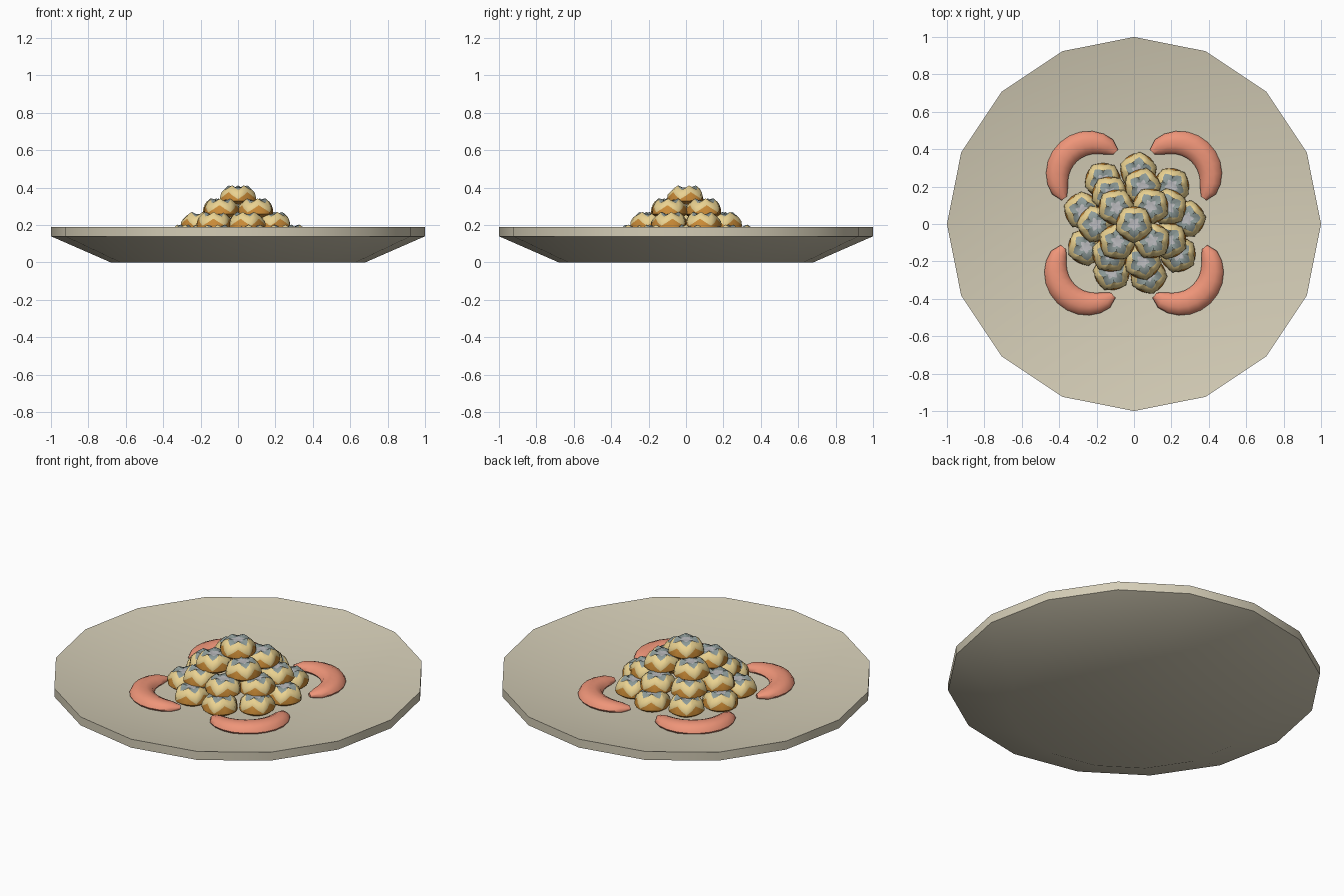
import bpy, bmesh
from math import sin, cos, pi, radians, sqrt

if "Cube" in bpy.data.objects:
    bpy.data.objects.remove(bpy.data.objects["Cube"])


def material(name, rgb):
    m = bpy.data.materials.new(name)
    m.diffuse_color = (*rgb, 1)
    m.use_nodes = True
    m.node_tree.nodes["Principled BSDF"].inputs["Base Color"].default_value = m.diffuse_color
    return m


CERAMIC = material("cream_ceramic", (0.66, 0.61, 0.47))
CORAL = material("coral", (0.86, 0.30, 0.19))
BROWN = material("baked_brown", (0.62, 0.27, 0.04))
TAN = material("golden_tan", (0.82, 0.64, 0.28))
SLATE = material("slate_filling", (0.27, 0.33, 0.32))
GREY = material("pale_centre", (0.50, 0.50, 0.52))


def loft(name, rings, mats, band_mats=None, angle=30):
    """Skin equal-length rings of points, capping both ends."""
    bm = bmesh.new()
    loops = [[bm.verts.new(p) for p in ring] for ring in rings]
    n = len(loops[0])
    for b, (lo, hi) in enumerate(zip(loops, loops[1:])):
        for i in range(n):
            j = (i + 1) % n
            f = bm.faces.new((lo[i], lo[j], hi[j], hi[i]))
            f.material_index = band_mats[b] if band_mats else 0
    bm.faces.new(loops[0][::-1]).material_index = 0
    bm.faces.new(loops[-1]).material_index = len(mats) - 1
    bmesh.ops.recalc_face_normals(bm, faces=bm.faces)
    mesh = bpy.data.meshes.new(name)
    bm.to_mesh(mesh)
    bm.free()
    for m in mats:
        mesh.materials.append(m)
    ob = bpy.data.objects.new(name, mesh)
    bpy.context.collection.objects.link(ob)
    bpy.ops.object.select_all(action='DESELECT')
    ob.select_set(True)
    bpy.context.view_layer.objects.active = ob
    bpy.ops.object.shade_smooth_by_angle(angle=radians(angle))
    return ob


# Sixteen-sided plate with a shallow dished top
profile = [(0.68, 0), (1, 0.14), (1, 0.19), (0.575, 0.105)]
loft("plate", [[(r * cos(k * pi / 8), r * sin(k * pi / 8), z)
                for k in range(16)] for r, z in profile], [CERAMIC])


# Filled pastry: wavy bands of brown base, tan petals, slate filling
LOBES, SEG = 5, 20
# (radius, z) in the lobe middle, then at the point between two lobes
BANDS = [((0.070, 0.000), (0.070, 0.000)),
         ((0.096, 0.018), (0.094, 0.020)),
         ((0.102, 0.028), (0.084, 0.066)),
         ((0.098, 0.052), (0.074, 0.084)),
         ((0.074, 0.078), (0.052, 0.102)),
         ((0.038, 0.090), (0.022, 0.090))]


def pastry_mesh():
    rings = []
    for mid, tip in BANDS:
        ring = []
        for k in range(SEG):
            a = 2 * pi * k / SEG - pi / 2
            t = (1 - cos(2 * pi * k * LOBES / SEG)) / 2
            r = mid[0] * (1 - t) + tip[0] * t
            z = mid[1] * (1 - t) + tip[1] * t
            ring.append((r * cos(a), r * sin(a), z))
        rings.append(ring)
    return loft("pastry_top", rings, [BROWN, TAN, SLATE, GREY], [0, 0, 1, 1, 2], 40)


# Pyramid of pastries: count, ring radius, base height, start angle
top = pastry_mesh()
top.location.z = 0.31
for layer, (n, r, z, a0) in enumerate([(4, 0.13, 0.24, 47), (7, 0.205, 0.168, 26),
                                       (9, 0.285, 0.1, 5.5)]):
    for k in range(n):
        a = radians(a0) + 2 * pi * k / n
        ob = bpy.data.objects.new(f"pastry_layer{layer + 2}_{k + 1}", top.data)
        ob.location = (r * cos(a), r * sin(a), z)
        ob.rotation_euler.z = a + pi / 2
        bpy.context.collection.objects.link(ob)


# Coral crescents curled around the pile
def crescent(name, heading):
    rings, steps = [], 12
    for i in range(steps + 1):
        u = 2 * i / steps - 1
        a = u * radians(85)
        w = 0.018 + 0.05 * sqrt(1 - u * u)
        ring = []
        for k in range(10):
            s = 2 * pi * k / 10
            rad = 0.186 + w * cos(s)
            ring.append((0.335 + rad * cos(a), rad * sin(a), 0.115 + 0.6 * w * sin(s)))
        rings.append(ring)
    ob = loft(name, rings, [CORAL], None, 50)
    ob.rotation_euler.z = radians(heading)


for k, heading in enumerate((48, 132, 226, 314)):
    crescent(f"coral_crescent_{k + 1}", heading)
